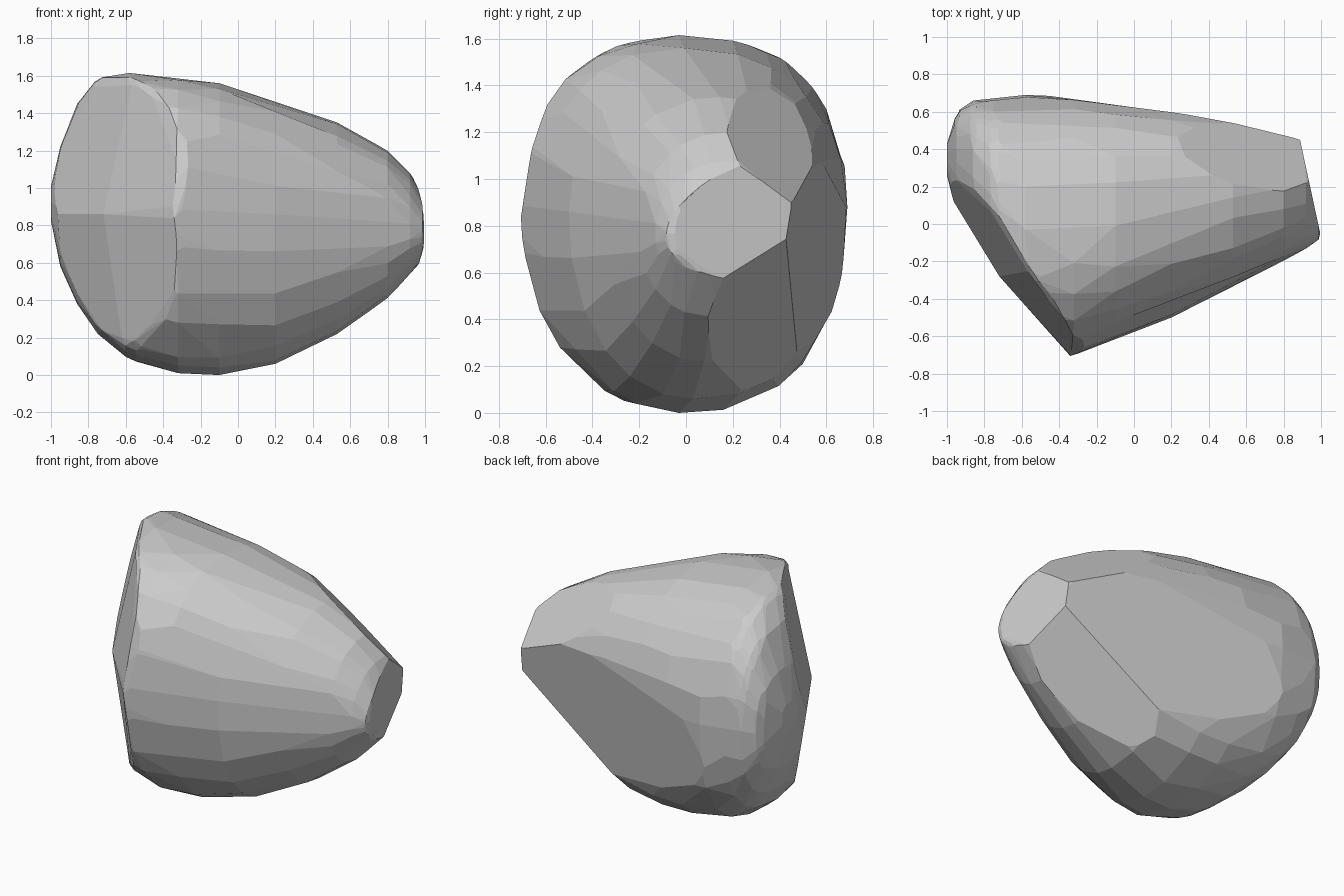
import bpy
import bmesh
import math
import random
from mathutils import Vector

random.seed(4)
if "Cube" in bpy.data.objects:
    bpy.data.objects.remove(bpy.data.objects["Cube"])

SIDES = 24

# Cross-sections along the stone: x, y range, z range, y and z of the widest point
SECTIONS = [
    (-1.0, 0.26, 0.43, 0.82, 1.01, 0.36, 0.92),
    (-0.95, 0.06, 0.60, 0.58, 1.22, 0.33, 0.90),
    (-0.86, -0.15, 0.66, 0.38, 1.45, 0.25, 0.90),
    (-0.75, -0.42, 0.675, 0.22, 1.59, 0.12, 0.90),
    (-0.58, -0.69, 0.69, 0.08, 1.615, -0.03, 0.88),
    (-0.32, -0.71, 0.68, 0.01, 1.59, -0.05, 0.88),
    (-0.1, -0.62, 0.655, 0.0, 1.56, -0.02, 0.87),
    (0.2, -0.50, 0.615, 0.06, 1.47, 0.05, 0.86),
    (0.53, -0.34, 0.555, 0.22, 1.35, 0.11, 0.84),
    (0.8, -0.20, 0.48, 0.41, 1.20, 0.15, 0.82),
    (0.92, -0.13, 0.43, 0.54, 1.08, 0.17, 0.81),
    (1.0, -0.07, 0.40, 0.63, 0.95, 0.17, 0.79),
]

# Broken faces: point on the plane and outward normal
LEFT_POINT = (-0.72, -0.28, 0.86)
SIDE_CUTS = [(LEFT_POINT, (-0.41, y, z)) for y in (-0.36, -0.25) for z in (0.1, -0.07)]
BACK_CUTS = [
    ((0.89, 0.445, 0.85), (0.16, 0.913, -0.142)),
    ((0.9, 0.43, 0.75), (0.176, 0.184, -0.235)),
    ((0.78, 0.2, 1.19), (0.055, 0.073, 0.083)),
]
END_CUTS = [((1.0, -0.07, 0.8), (0.51, 0.11, 0))]


def rounded(value, power):
    return math.copysign(abs(value) ** power, value)


def section_points(x, y0, y1, z0, z1, yc, zc):
    """Uneven rounded outline, fuller low at the back than low at the front."""
    lean = 0.035 * max(0, x + 0.4)
    points = []
    for i in range(SIDES):
        angle = math.tau * i / SIDES
        if i % (SIDES // 4):
            angle += random.uniform(-0.07, 0.07)
        c, s = math.cos(angle), math.sin(angle)
        power = 0.87 if s > 0 else (0.78 if c > 0 else 0.97)
        c, s = rounded(c, power), rounded(s, power)
        y = yc + c * ((y1 - yc) if c > 0 else (yc - y0)) + lean * s
        z = zc + s * ((z1 - zc) if s > 0 else (zc - z0))
        points.append(Vector((x, y, z)))
    return points


def hull(points):
    bm = bmesh.new()
    for p in points:
        bm.verts.new(p)
    result = bmesh.ops.convex_hull(bm, input=bm.verts[:])
    spare = {v for v in result["geom_interior"] + result["geom_unused"]
             if isinstance(v, bmesh.types.BMVert) and v.is_valid}
    bmesh.ops.delete(bm, geom=list(spare), context="VERTS")
    return bm


def merge_facets(bm, degrees, gap):
    bmesh.ops.remove_doubles(bm, verts=bm.verts[:], dist=gap)
    bmesh.ops.dissolve_limit(bm, angle_limit=math.radians(degrees),
                             verts=bm.verts[:], edges=bm.edges[:])


def cut(bm, planes):
    for point, normal in planes:
        bmesh.ops.bisect_plane(bm, geom=bm.verts[:] + bm.edges[:] + bm.faces[:],
                               plane_co=point, plane_no=normal, clear_outer=True)
        points = [v.co.copy() for v in bm.verts]
        bm.free()
        bm = hull(points)
    return bm


def wear(bm, degrees, amount):
    """Chamfer sharp rims by pulling their corners into the faces around them."""
    rim = {v for e in bm.edges if e.calc_face_angle(0) > math.radians(degrees)
           for v in e.verts}
    points = [v.co.copy() for v in bm.verts if v not in rim]
    for v in rim:
        for f in v.link_faces:
            inward = f.calc_center_median() - v.co
            points.append(v.co + inward * min(0.5, amount / inward.length))
    bm.free()
    return hull(points)


# Stone body with its broad broken side and worn rim
bm = hull([p for s in SECTIONS for p in section_points(*s)])
bm = cut(bm, SIDE_CUTS)
merge_facets(bm, 1, 0.02)
bm = wear(bm, 28, 0.045)

# Flat back and blunt narrow end
bm = cut(bm, BACK_CUTS + END_CUTS)
merge_facets(bm, 5, 0.012)
bmesh.ops.recalc_face_normals(bm, faces=bm.faces[:])

mesh = bpy.data.meshes.new("stone")
bm.to_mesh(mesh)
bm.free()
stone = bpy.data.objects.new("stone", mesh)
bpy.context.collection.objects.link(stone)
